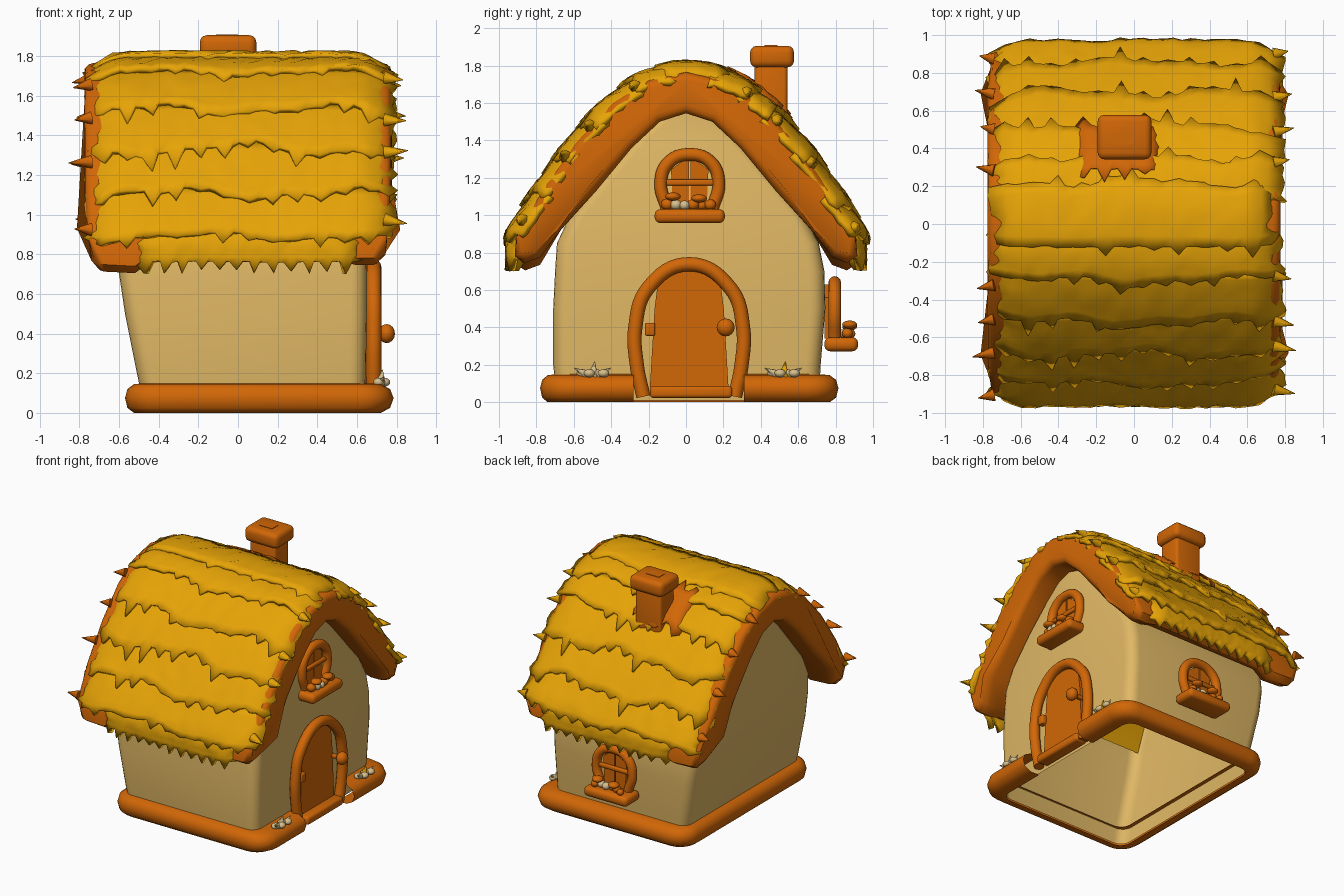
import bpy, bmesh, math, random
from mathutils import Matrix, Vector

random.seed(4)
cube = bpy.data.objects.get("Cube")
if cube:
    bpy.data.objects.remove(cube, do_unlink=True)


def material(name, rgb):
    m = bpy.data.materials.new(name)
    m.use_nodes = True
    m.diffuse_color = (*rgb, 1)
    m.node_tree.nodes["Principled BSDF"].inputs["Base Color"].default_value = (*rgb, 1)
    return m


WOOD = material("orange wood", (0.64, 0.135, 0.002))
STRAW = material("golden straw", (0.80, 0.37, 0.002))
PLASTER = material("cream plaster", (0.75, 0.48, 0.13))
STONE = material("pale stone", (0.68, 0.52, 0.26))
HERE = Matrix.Identity(4)


def finish(name, bm, mat, place=HERE, angle=40):
    me = bpy.data.meshes.new(name)
    bm.to_mesh(me)
    bm.free()
    me.materials.append(mat)
    me.polygons.foreach_set("use_smooth", [True] * len(me.polygons))
    me.set_sharp_from_angle(angle=math.radians(angle))
    ob = bpy.data.objects.new(name, me)
    ob.matrix_world = place
    bpy.context.collection.objects.link(ob)
    return ob


def box(name, centre, size, mat, place=HERE, bevel=0.02):
    bm = bmesh.new()
    bmesh.ops.create_cube(bm, size=1, matrix=Matrix.Translation(centre) @ Matrix.Diagonal((*size, 1)))
    if bevel:
        bmesh.ops.bevel(bm, geom=bm.edges[:], offset=bevel, segments=3, profile=0.5, affect='EDGES')
    finish(name, bm, mat, place)


def ball(name, centre, size, mat, place=HERE):
    bm = bmesh.new()
    bmesh.ops.create_uvsphere(bm, u_segments=12, v_segments=8, radius=1,
                              matrix=Matrix.Translation(centre) @ Matrix.Diagonal((*size, 1)))
    finish(name, bm, mat, place, 180)


def cone(name, base, direction, radius, length, mat):
    d = Vector(direction).normalized()
    turn = d.to_track_quat('Z', 'Y').to_matrix().to_4x4()
    bm = bmesh.new()
    bmesh.ops.create_cone(bm, cap_ends=True, segments=7, radius1=radius, radius2=0.002, depth=length,
                          matrix=Matrix.Translation(Vector(base) + d * length / 2) @ turn)
    finish(name, bm, mat, angle=70)


def tube(name, points, radius, mat, place=HERE):
    cu = bpy.data.curves.new(name, 'CURVE')
    cu.dimensions = '3D'
    cu.bevel_depth, cu.bevel_resolution, cu.resolution_u = radius, 4, 8
    cu.use_fill_caps = True
    sp = cu.splines.new('BEZIER')
    sp.bezier_points.add(len(points) - 1)
    for bp, p in zip(sp.bezier_points, points):
        bp.co = p
        bp.handle_left_type = bp.handle_right_type = 'AUTO'
    cu.materials.append(mat)
    ob = bpy.data.objects.new(name, cu)
    ob.matrix_world = place
    bpy.context.collection.objects.link(ob)


def plate(name, outline, depth, thick, mat, place=HERE):
    bm = bmesh.new()
    face = bm.faces.new([bm.verts.new((depth, u, v)) for u, v in outline])
    out = bmesh.ops.extrude_face_region(bm, geom=[face])
    bmesh.ops.translate(bm, vec=(thick, 0, 0),
                        verts=[g for g in out['geom'] if isinstance(g, bmesh.types.BMVert)])
    bmesh.ops.recalc_face_normals(bm, faces=bm.faces[:])
    finish(name, bm, mat, place)


def mirrored(half):
    """Half outline ending on the centre line, continued on the other side."""
    return half + [(-u, v) for u, v in reversed(half) if u]


def bridge(bm, rings):
    for a, b in zip(rings, rings[1:]):
        for i in range(len(a)):
            j = (i + 1) % len(a)
            bm.faces.new((a[i], a[j], b[j], b[i]))


def loft(levels):
    """Stack of rounded rectangles given as z, x0, x1, y0, y1, corner radius."""
    bm = bmesh.new()
    rings = []
    for z, x0, x1, y0, y1, r in levels:
        ring = []
        corners = [(x1 - r, y1 - r), (x0 + r, y1 - r), (x0 + r, y0 + r), (x1 - r, y0 + r)]
        for k, (cx, cy) in enumerate(corners):
            for i in range(6):
                a = math.pi / 2 * (k + i / 5)
                ring.append(bm.verts.new((cx + r * math.cos(a), cy + r * math.sin(a), z)))
        rings.append(ring)
    bridge(bm, rings)
    return bm


# Walls close inside the roof and are open below
walls = [(0.01, -0.47, 0.64, -0.69, 0.71), (0.2, -0.51, 0.645, -0.71, 0.72), (0.5, -0.57, 0.65, -0.71, 0.745),
         (0.7, -0.60, 0.65, -0.70, 0.74), (0.85, -0.61, 0.645, -0.69, 0.71), (1.0, -0.61, 0.64, -0.62, 0.63),
         (1.2, -0.61, 0.63, -0.46, 0.46), (1.4, -0.61, 0.61, -0.29, 0.29), (1.54, -0.6, 0.6, -0.14, 0.14),
         (1.62, -0.6, 0.6, -0.04, 0.04)]
finish("walls", loft([(*lv, min(0.08, lv[4] * 0.6)) for lv in walls]), PLASTER)

# Straw lining under the roof, inside the walls
bm = bmesh.new()
lining = mirrored([(0.66, 0.80), (0.59, 0.98), (0.43, 1.18), (0.26, 1.38), (0, 1.52)])
rows = [[bm.verts.new((x, u, v)) for u, v in lining] for x in (-0.59, 0.6)]
for i in range(len(lining) - 1):
    bm.faces.new((rows[0][i], rows[0][i + 1], rows[1][i + 1], rows[1][i]))
finish("straw_lining", bm, STRAW)

# Rounded log hugging the foot of the walls, cut open at the door
section = [(0, 0), (0.55, 0), (0.88, 0.025), (1, 0.075), (0.88, 0.12), (0.55, 0.145), (0, 0.15)]
bm = loft([(z, -0.47 - 0.1 * f, 0.64 + 0.145 * f, -0.69 - 0.09 * f, 0.71 + 0.105 * f, 0.08 + 0.08 * f)
           for f, z in section])
for y in (-0.28, 0.31):
    bmesh.ops.bisect_plane(bm, geom=bm.verts[:] + bm.edges[:] + bm.faces[:], plane_co=(0, y, 0), plane_no=(0, 1, 0))
gap = [f for f in bm.faces if f.calc_center_median().x > 0.5 and -0.28 < f.calc_center_median().y < 0.31]
bmesh.ops.delete(bm, geom=gap, context='FACES')
finish("foundation_log", bm, WOOD, angle=60)

# Wooden roof shell, with lower rounded corners at the eaves
outer = [(0.86, 0.705), (0.915, 0.74), (0.91, 0.88), (0.775, 1.12), (0.59, 1.385), (0.39, 1.60), (0.2, 1.72), (0, 1.765)]
inner = [(0.78, 0.735), (0.67, 0.92), (0.48, 1.13), (0.29, 1.36), (0.14, 1.50), (0, 1.545)]
bm = bmesh.new()
slices = []
for x, rise in ((-0.775, 0.01), (-0.52, 0), (-0.44, 0.06), (0.52, 0.06), (0.6, 0.04), (0.775, 0.04)):
    slices.append([bm.verts.new((x * (0.93 if v < 0.8 and abs(x) > 0.7 else 1), u, v + (rise if v < 0.8 else 0)))
                   for u, v in mirrored(outer) + mirrored(inner)[::-1]])
caps = [bm.faces.new(s) for s in (slices[0], slices[-1])]
bridge(bm, slices)
bmesh.ops.recalc_face_normals(bm, faces=bm.faces[:])
rim = list({e for f in caps for e in f.edges})
bmesh.ops.bevel(bm, geom=rim, offset=0.045, segments=3, profile=0.5, affect='EDGES')
finish("roof_shell", bm, WOOD, angle=50)

# Thatch: overlapping ragged sheets that follow the roof curve
curve = [Vector(p) for p in [(-0.2, 1.77), (0, 1.805), (0.2, 1.77), (0.4, 1.64), (0.6, 1.43),
                             (0.8, 1.15), (0.945, 0.91), (0.94, 0.77), (0.90, 0.64)]]


def slope(t):
    i = min(int(abs(t)), len(curve) - 4)
    f = abs(t) - i
    a, b, c, d = curve[i:i + 4]
    p = b + 0.5 * f * (c - a + f * (2 * a - 5 * b + 4 * c - d + f * (3 * (b - c) + d - a)))
    return Vector((math.copysign(p.x, t), p.y))


def sheet(name, side, t0, t1, x0, x1, lift0, lift1, teeth, jag, mat, thick, even=False):
    bm = bmesh.new()
    rows, cols = 6, teeth * 3
    grid = []
    phase = random.uniform(0, 6)
    for i in range(rows + 1):
        f = i / rows
        row = []
        for j in range(cols + 1):
            u = j / cols * 2 - 1
            t = t0 + (t1 - t0) * f
            ragged = 1 if i == rows else -1 if i == 0 and lift0 > 0 else 0
            if ragged:
                tip = random.uniform(0.6, 1) if even else random.random() ** 2 * 1.6
                t += ragged * jag * (tip if j % 3 == 1 else random.uniform(-0.2, 0))
            if not even:
                t += 0.1 * f * (math.sin(phase + 5 * u) + 0.6 * math.sin(2 * phase + 11 * u))
            x = x0 + (x1 - x0) * j / cols
            if j in (0, cols):
                x += math.copysign(random.uniform(0, 0.06), u)
            elif 0 < i:
                x += random.uniform(-0.008, 0.008)
            p = slope(t)
            tan = (slope(t + 0.02) - slope(t - 0.02)).normalized()
            h = lift0 + (lift1 - lift0) * f - 0.075 * abs(u) ** 14
            if 0 < i:
                h += random.uniform(-0.006, 0.006)
            row.append(bm.verts.new((x, side * (p.x - tan.y * h), p.y + tan.x * h)))
        grid.append(row)
    for a, b in zip(grid, grid[1:]):
        for j in range(cols):
            q = (a[j], a[j + 1], b[j + 1], b[j])
            bm.faces.new(q if side > 0 else q[::-1])
    ob = finish(name, bm, mat, angle=60)
    mod = ob.modifiers.new("thickness", 'SOLIDIFY')
    mod.thickness, mod.offset = thick, 0


sheet("ridge_thatch", 1, -0.6, 1.1, -0.71, 0.71, 0.004, 0.004, 11, 0.18, STRAW, 0.035)
# Side sign: name, course edges down the slope, how far each course stands out
sides = {1: ("back", [0.9, 1.75, 2.55, 3.4, 4.25, 5.15], 0.012),
         -1: ("front", [0.5, 1.5, 2.6, 3.4, 4.2, 5.15], 0.004)}
for side, (word, stops, lift) in sides.items():
    for k, (t0, t1) in enumerate(zip(stops, stops[1:])):
        sheet(f"{word}_thatch_{k + 1}", side, t0 - 0.2, t1, -0.72, 0.745, -0.024, lift, 12, 0.22, STRAW, 0.032)
    sheet(f"{word}_eave_thatch", side, 4.7, 6.1, -0.49, 0.60, -0.03, 0.005, 12, 0.36, STRAW, 0.04, True)
    # Ragged tufts along both gable edges
    for k, t in enumerate((1.6, 2.5, 3.5, 4.6)):
        for sx in (1, -1):
            p = slope(t + random.uniform(-0.2, 0.2))
            cone(f"{word}_gable_tuft_{k + 1}", (sx * 0.74, side * (p.x - 0.02), p.y - 0.03),
                 (sx, side * 0.2, random.uniform(-0.2, 0.1)), 0.035, random.uniform(0.07, 0.12),
                 STRAW if sx > 0 else WOOD)

# Chimney and the bare boards around it
sheet("chimney_boards", 1, 1.35, 2.55, -0.30, 0.13, 0.03, 0.04, 4, 0.22, WOOD, 0.009)
box("chimney_shaft", (-0.05, 0.455, 1.58), (0.22, 0.175, 0.5), WOOD)
box("chimney_cap", (-0.05, 0.46, 1.848), (0.285, 0.235, 0.115), WOOD, bevel=0.035)
box("chimney_top_plate", (-0.055, 0.455, 1.905), (0.11, 0.07, 0.008), WOOD, bevel=0)

# Door on the gable wall: x is outward, y along the wall
door = Matrix.Translation((0.65, 0.017, 0))
arch = mirrored([(-0.245, 0.03), (-0.28, 0.2), (-0.288, 0.4), (-0.22, 0.61), (0, 0.738)])
tube("door_frame", [(0.035, u, v) for u, v in arch], 0.038, WOOD, door)
panel = mirrored([(-0.21, 0.08), (-0.185, 0.5), (-0.17, 0.62), (-0.1, 0.69), (0, 0.71)])
plate("door_panel", panel, -0.03, 0.05, WOOD, door)
box("door_step", (0.04, 0.01, 0.055), (0.1, 0.44, 0.065), WOOD, door)
box("door_hinge", (0.03, -0.21, 0.39), (0.05, 0.055, 0.07), WOOD, door, 0.01)
ball("door_knob", (0.1, 0.195, 0.4), (0.042, 0.048, 0.048), WOOD, door)
box("door_knob_stem", (0.04, 0.195, 0.4), (0.1, 0.03, 0.03), WOOD, door, 0.008)


def window(name, place):
    box(name + "_sill", (0.09, 0, 0), (0.18, 0.375, 0.075), WOOD, place, 0.03)
    ring = mirrored([(-0.12, 0.04), (-0.155, 0.17), (-0.115, 0.285), (0, 0.33)])
    tube(name + "_frame", [(0.055, u, v) for u, v in ring], 0.034, WOOD, place)
    for s in (1, -1):
        plank = [(s * 0.004, 0.03), (s * 0.09, 0.03), (s * 0.1, 0.25), (s * 0.004, 0.32)]
        plate(name + "_shutter", plank, 0, 0.05, WOOD, place)
    box(name + "_bar", (0.055, 0, 0.18), (0.03, 0.27, 0.032), WOOD, place, 0.01)
    # Small stones and mushroom caps on the sill
    for k in range(6):
        r = random.uniform(0.022, 0.036)
        ball(name + f"_pebble_{k + 1}", (random.uniform(0.1, 0.14), -0.12 + k * 0.046, 0.035 + r * 0.8),
             (r, r, r * 0.9), STONE if k in (1, 2) else WOOD, place)
    for u, v in ((0.05, 0.095), (-0.09, 0.105)):
        ball(name + "_mushroom_cap", (0.135, u, v), (0.04, 0.042, 0.022), WOOD, place)


window("gable_window", Matrix.Translation((0.59, 0.02, 0.995)))
window("back_window", Matrix.Translation((0.06, 0.74, 0.31)) @ Matrix.Rotation(math.pi / 2, 4, 'Z'))

# Stones and sprouts on the log either side of the door
for name, y in (("right", -0.5), ("left", 0.52)):
    for k in range(4):
        ball(f"{name}_ground_stone_{k + 1}", (0.71 + 0.03 * (k % 2), y - 0.055 + 0.038 * k, 0.155),
             (0.028, 0.03, 0.022), STONE)
    cone(f"{name}_sprout", (0.72, y, 0.14), (0.1, 0.15, 1), 0.03, 0.08, STONE if y < 0 else STRAW)
    for s in (1, -1):
        cone(f"{name}_sprout_leaf", (0.72, y + s * 0.03, 0.145), (0.2, s * 0.9, 0.5), 0.025, 0.08, STONE)
